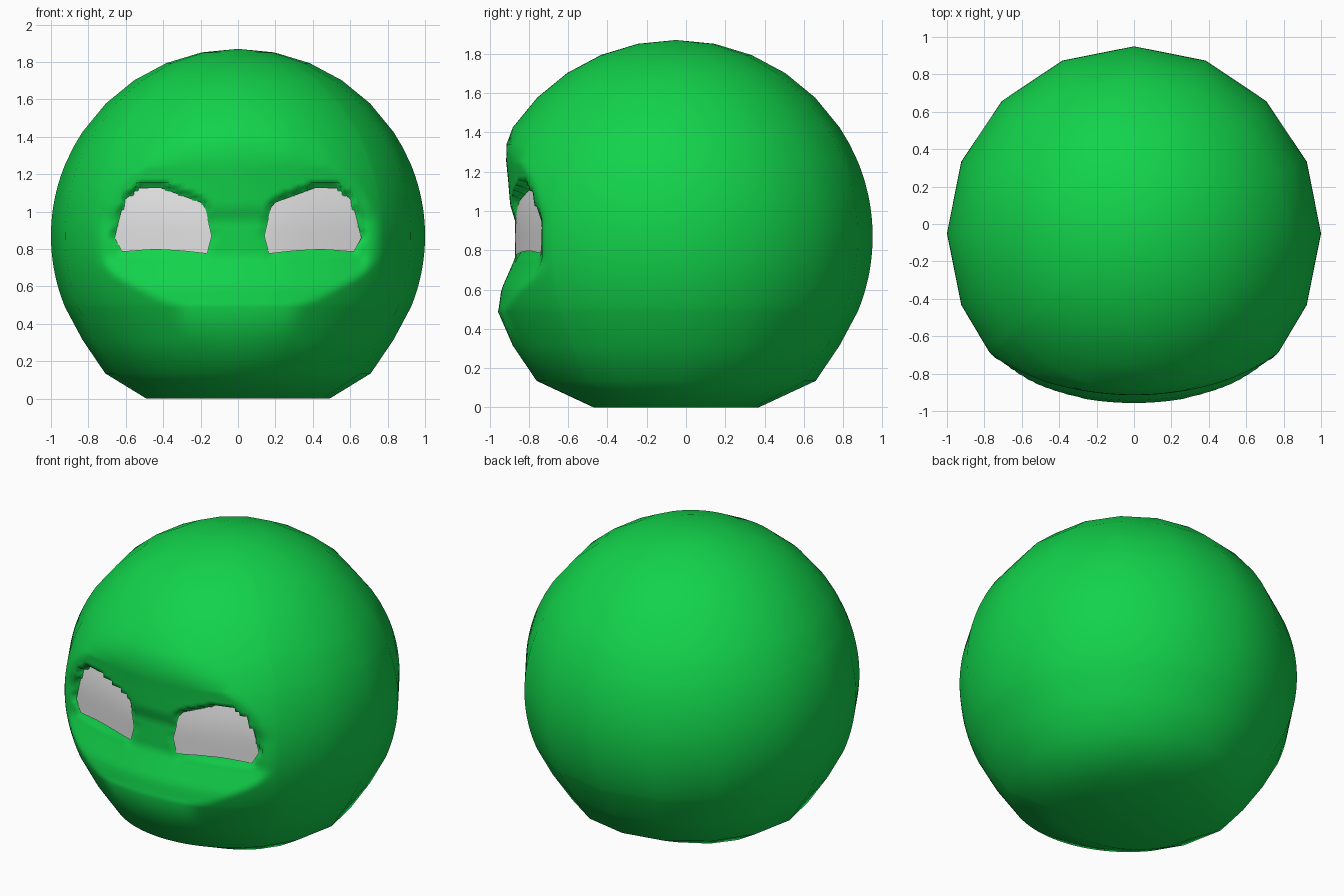
import bpy, bmesh, math

if "Cube" in bpy.data.objects:
    bpy.data.objects.remove(bpy.data.objects["Cube"])

CY, CZ = -0.05, 0.87  # centre of the round head


def material(name, rgb):
    m = bpy.data.materials.new(name)
    m.diffuse_color = (*rgb, 1)
    m.use_nodes = True
    m.node_tree.nodes["Principled BSDF"].inputs["Base Color"].default_value = m.diffuse_color
    return m


green = material("bright green", (0.006, 0.65, 0.07))
white = material("eye white", (0.75, 0.75, 0.75))


def lerp(points, t):
    """Piecewise linear curve through (t, value) points."""
    if t <= points[0][0]:
        return points[0][1]
    for (a, va), (b, vb) in zip(points, points[1:]):
        if t <= b:
            return va + (vb - va) * (t - a) / (b - a)
    return points[-1][1]


# Eye outline: upper and lower lid heights along x
UPPER = [(.14, .87), (.175, 1.02), (.2, 1.05), (.42, 1.13), (.53, 1.125),
         (.61, 1.06), (.66, .86)]
LOWER = [(.14, .87), (.165, .775), (.3, .79), (.45, .798), (.62, .785), (.66, .86)]
# Depth of the sunken face band by height
BAND = [(.3, -1.1), (.49, -.955), (.6, -.94), (.68, -.905), (.76, -.87), (.95, -.87),
        (1.03, -.895), (1.15, -.905), (1.3, -.92), (1.42, -.9), (1.5, -1.0)]


def eye_depth(x, z):
    u = max(0, (x - .14) / .52)
    return -.87 + .145 * u ** 1.3 + .6 * max(0, z - .9) ** 2


def in_eye(x, z, pad=.012):
    return (.14 - pad < x < .66 + pad
            and lerp(LOWER, x) - pad < z < lerp(UPPER, x) + pad)


def face_depth(x, y, z):
    """Push the front of the sphere back into a brow, eye sockets and cheeks."""
    x = abs(x)
    if in_eye(x, z):
        return eye_depth(x, z) + .02
    sunk = max(y, lerp(BAND, z) + .32 * x * x)
    fade = min(1, max(0, (.76 - x) / .10))
    return y + (sunk - y) * fade


def build(name, bm, mat):
    me = bpy.data.meshes.new(name)
    bm.to_mesh(me)
    bm.free()
    me.materials.append(mat)
    for p in me.polygons:
        p.use_smooth = True
    ob = bpy.data.objects.new(name, me)
    bpy.context.collection.objects.link(ob)
    return ob


# Head: coarse 16-sided sphere at the back, finer columns and rows on the face
front = [-51 + 1.5 * i for i in range(69)]
columns = front + [67.5 + 22.5 * i for i in range(11)]
elevations = ([-33.75] + [-22.5 + 1.5 * i for i in range(31)]
              + [28, 33.75, 45, 56.25, 67.5, 78.75])
rings = [(.49, .42, 0), (.71, .71, .135)]
for e in elevations:
    a = math.radians(e)
    rings.append((math.cos(a), math.cos(a), CZ + math.sin(a)))

bm = bmesh.new()
grid = []
for rx, ry, z in rings:
    row = []
    for c in columns:
        a = math.radians(c)
        x, y = rx * math.sin(a), CY - ry * math.cos(a)
        if abs(c) <= 51 and .4 < z < 1.5:
            y = face_depth(x, y, z)
        row.append(bm.verts.new((x, y, z)))
    grid.append(row)
n = len(columns)
for low, high in zip(grid, grid[1:]):
    for i in range(n):
        j = (i + 1) % n
        bm.faces.new((low[i], low[j], high[j], high[i]))
top = bm.verts.new((0, CY, CZ + 1))
for i in range(n):
    bm.faces.new((grid[-1][i], grid[-1][(i + 1) % n], top))
bm.faces.new(grid[0][::-1])  # flat underside
build("head", bm, green)

# Eyes: one curved sheet, mirrored across x
bm = bmesh.new()
xs = [.14, .165, .175, .2, .25, .3, .36, .42, .48, .53, .57, .61, .62, .66]
rows = 6
cols = []
for x in xs:
    lo, hi = lerp(LOWER, x), lerp(UPPER, x)
    zs = [lo + (hi - lo) * k / rows for k in range(rows + 1)]
    cols.append([bm.verts.new((x, eye_depth(x, z), z)) for z in zs])
for a, b in zip(cols, cols[1:]):
    for k in range(rows):
        bm.faces.new((a[k], b[k], b[k + 1], a[k + 1]))
bmesh.ops.remove_doubles(bm, verts=bm.verts, dist=.0005)
eyes = build("eyes", bm, white)
mirror = eyes.modifiers.new("mirror", 'MIRROR')
mirror.use_mirror_merge = False
